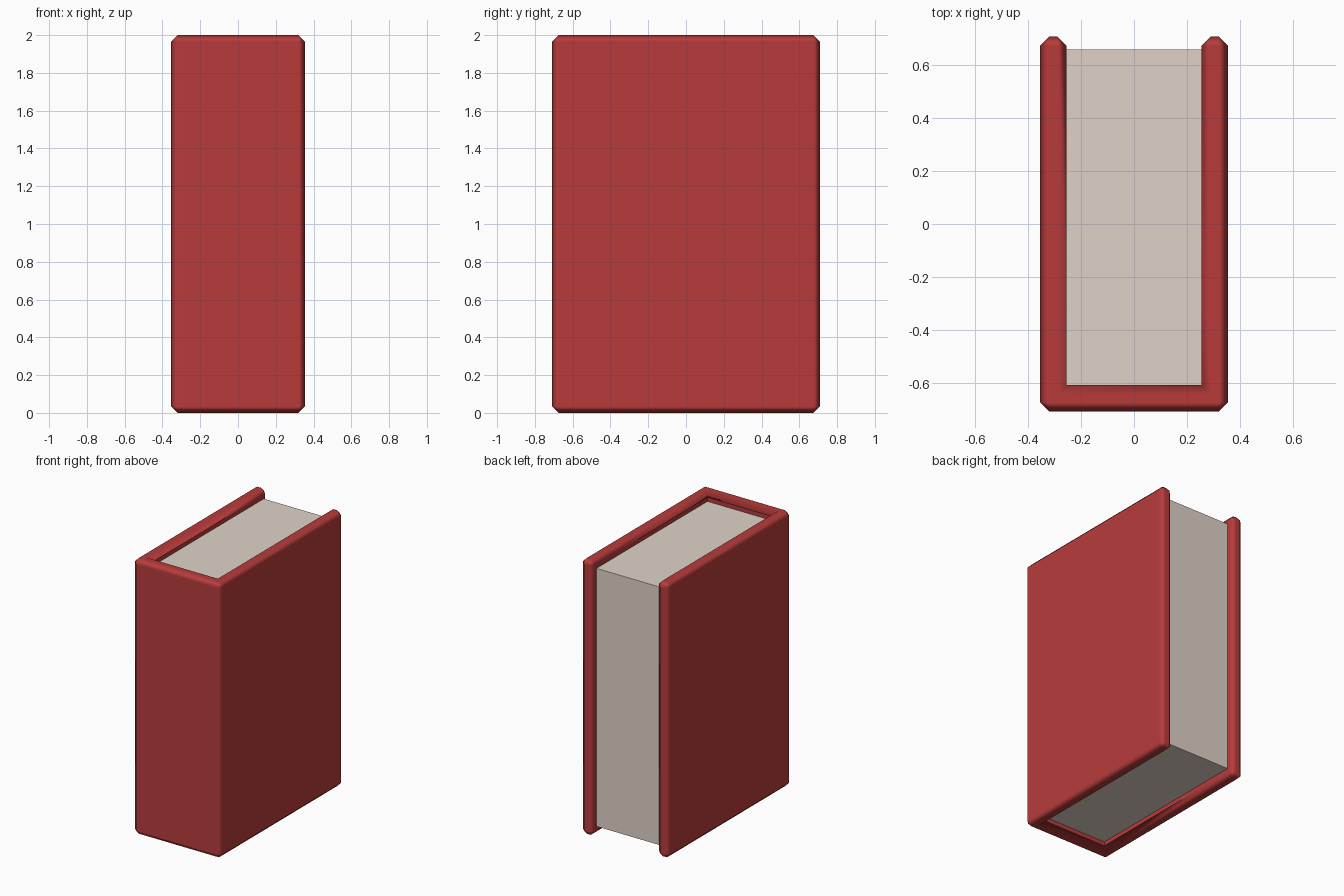
import bpy, bmesh
from mathutils import Vector

if "Cube" in bpy.data.objects:
    bpy.data.objects.remove(bpy.data.objects["Cube"])


def material(name, rgb):
    m = bpy.data.materials.new(name)
    m.diffuse_color = (*rgb, 1.0)
    m.use_nodes = True
    m.node_tree.nodes["Principled BSDF"].inputs["Base Color"].default_value = m.diffuse_color
    return m


def extruded(name, outline, z0, z1, mat):
    """Prism from an x-y outline between two heights."""
    bm = bmesh.new()
    base = bm.faces.new([bm.verts.new((x, y, z0)) for x, y in outline])
    res = bmesh.ops.extrude_face_region(bm, geom=[base])
    top = [v for v in res["geom"] if isinstance(v, bmesh.types.BMVert)]
    bmesh.ops.translate(bm, verts=top, vec=Vector((0, 0, z1 - z0)))
    bmesh.ops.recalc_face_normals(bm, faces=bm.faces)
    # only outward edges get a bevel; inner spine corners stay crisp
    weight = bm.edges.layers.float.new("bevel_weight_edge")
    for e in bm.edges:
        convex = e.calc_face_angle_signed() > 0.1
        e[weight] = 1.0 if convex else 0.0
        e.smooth = convex
    me = bpy.data.meshes.new(name)
    bm.to_mesh(me)
    bm.free()
    me.materials.append(mat)
    ob = bpy.data.objects.new(name, me)
    bpy.context.collection.objects.link(ob)
    return ob


red = material("cover red", (0.48, 0.044, 0.044))
paper = material("paper beige", (0.74, 0.65, 0.58))

W, D, T = 0.355, 0.71, 0.10   # half width, half depth, cover thickness
I = W - T

# U-shaped cover: two boards and the spine
cover = extruded("cover", [(-W, -D), (W, -D), (W, D), (I, D), (I, -D + T),
                           (-I, -D + T), (-I, D), (-W, D)], 0.0, 2.0, red)
for p in cover.data.polygons:
    p.use_smooth = True
bev = cover.modifiers.new("rounded edges", 'BEVEL')
bev.limit_method = 'WEIGHT'
bev.width = 0.035
bev.segments = 1
bev.harden_normals = True

# Page block, slightly recessed from the cover edges
P = I + 0.002
extruded("pages", [(-P, -D + T - 0.002), (P, -D + T - 0.002), (P, 0.66), (-P, 0.66)],
         0.065, 1.935, paper)
